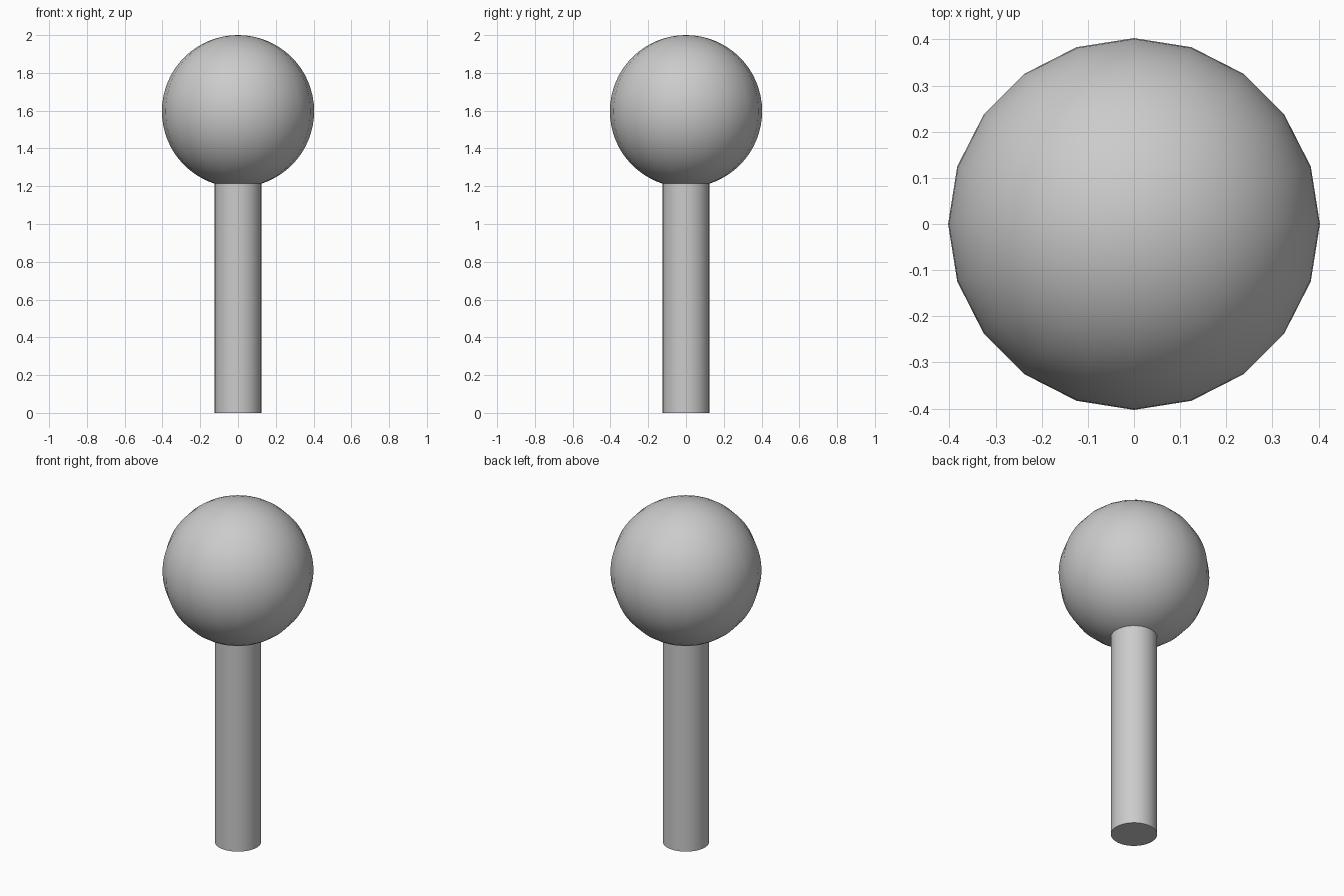
import bpy
import math

if "Cube" in bpy.data.objects:
    bpy.data.objects.remove(bpy.data.objects["Cube"])

BALL_R = 0.403
POST_R = 0.124
POST_H = 1.22


def finish(name):
    obj = bpy.context.object
    obj.name = name
    bpy.ops.object.shade_smooth_by_angle(angle=math.radians(35))
    return obj


# Round post, its top tucked just inside the ball
bpy.ops.mesh.primitive_cylinder_add(vertices=32, radius=POST_R, depth=POST_H,
                                    location=(0, 0, POST_H / 2))
finish("post")

# Ball on top, 20 sided around the vertical axis
bpy.ops.mesh.primitive_uv_sphere_add(segments=20, ring_count=32, radius=BALL_R,
                                     location=(0, 0, 2 - BALL_R))
finish("ball")
